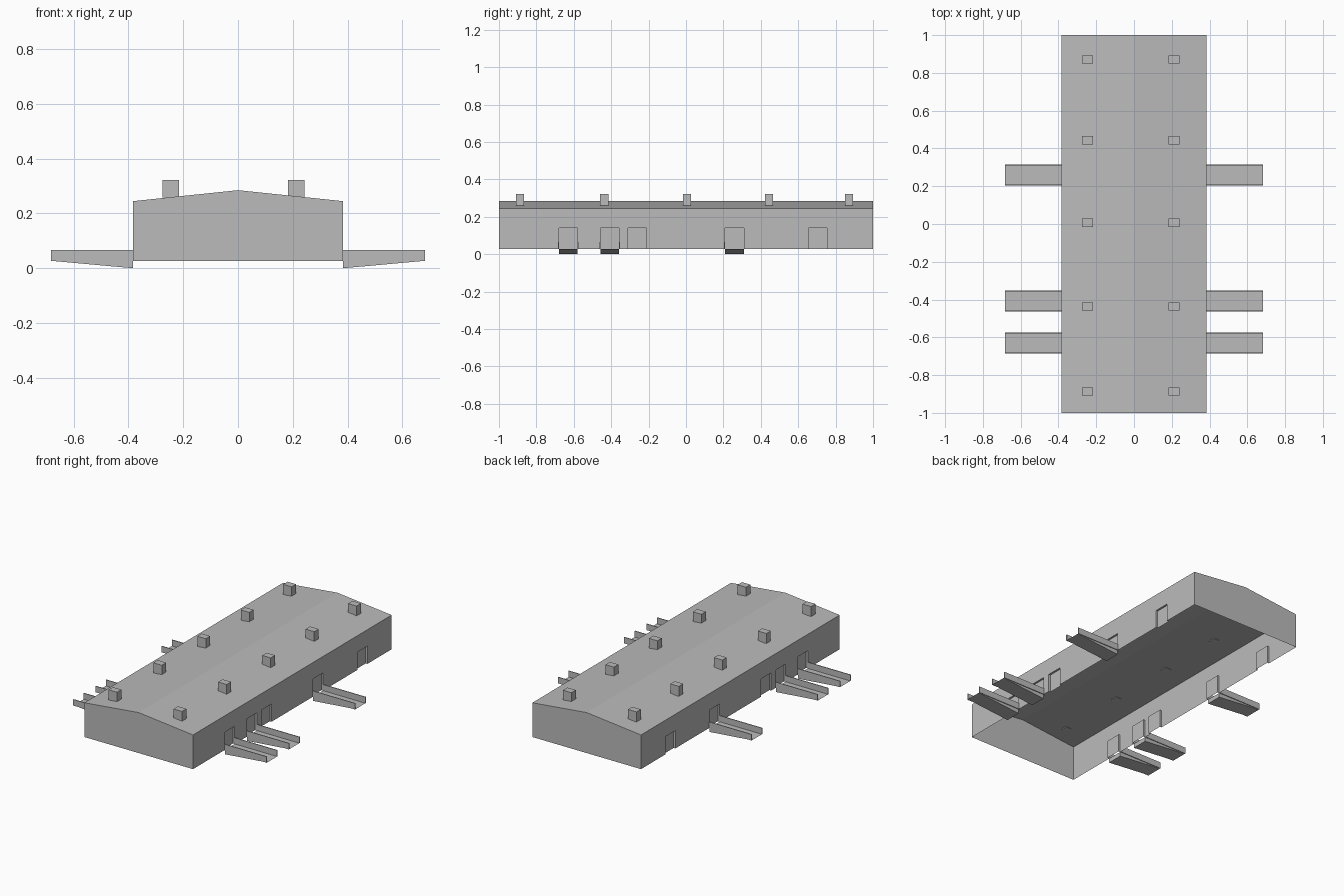
import bpy, bmesh

if "Cube" in bpy.data.objects:
    bpy.data.objects.remove(bpy.data.objects["Cube"])

grey = bpy.data.materials.new("plain_grey")
grey.use_nodes = True
COLOUR = (0.5, 0.5, 0.5, 1)
grey.diffuse_color = COLOUR
grey.node_tree.nodes["Principled BSDF"].inputs["Base Color"].default_value = COLOUR

HALF_W, BASE, EAVE, RIDGE = 0.383, 0.027, 0.245, 0.285
RAMP_Y = (-0.63, -0.407, 0.259)
DOOR_Y = (-0.63, -0.407, -0.26, 0.259, 0.705)
DOOR_HALF, DOOR_TOP, RECESS = 0.05, 0.14, 0.012


def finish(name, bm, closed=True):
    bmesh.ops.remove_doubles(bm, verts=bm.verts, dist=0.0001)
    if closed:
        bmesh.ops.recalc_face_normals(bm, faces=bm.faces)
    mesh = bpy.data.meshes.new(name)
    bm.to_mesh(mesh)
    bm.free()
    mesh.materials.append(grey)
    obj = bpy.data.objects.new(name, mesh)
    bpy.context.collection.objects.link(obj)
    return obj


def face(bm, points):
    return bm.faces.new([bm.verts.new(p) for p in points])


def prism(name, profile, y0, y1):
    """Extrude an x-z profile along y."""
    bm = bmesh.new()
    cap = face(bm, [(x, y0, z) for x, z in profile])
    out = bmesh.ops.extrude_face_region(bm, geom=[cap])
    moved = [v for v in out["geom"] if isinstance(v, bmesh.types.BMVert)]
    bmesh.ops.translate(bm, verts=moved, vec=(0, y1 - y0, 0))
    return finish(name, bm)


def box(name, x0, x1, y0, y1, z0, z1):
    return prism(name, [(x0, z0), (x1, z0), (x1, z1), (x0, z1)], y0, y1)


def side_wall(name, s):
    """Thin long wall with door panels set back into it."""
    bm = bmesh.new()
    outer, inner = s * HALF_W, s * (HALF_W - RECESS)

    def panel(x, y0, y1, z0, z1):
        pts = [(x, y0, z0), (x, y1, z0), (x, y1, z1), (x, y0, z1)]
        face(bm, pts if s > 0 else pts[::-1])

    start = -1
    for y in DOOR_Y:
        a, b = y - DOOR_HALF, y + DOOR_HALF
        panel(outer, start, a, BASE, EAVE)
        panel(outer, a, b, DOOR_TOP, EAVE)
        panel(inner, a, b, BASE, DOOR_TOP)
        # door jambs and head
        for jy, flip in ((a, s > 0), (b, s < 0)):
            pts = [(outer, jy, BASE), (inner, jy, BASE), (inner, jy, DOOR_TOP), (outer, jy, DOOR_TOP)]
            face(bm, pts[::-1] if flip else pts)
        pts = [(outer, a, DOOR_TOP), (inner, a, DOOR_TOP), (inner, b, DOOR_TOP), (outer, b, DOOR_TOP)]
        face(bm, pts if s < 0 else pts[::-1])
        start = b
    panel(outer, start, 1, BASE, EAVE)
    return finish(name, bm, closed=False)


# long walls with recessed doors
side_wall("left_wall", 1)
side_wall("right_wall", -1)

# gable ends
for name, y in (("front_gable", -1), ("back_gable", 1)):
    bm = bmesh.new()
    pts = [(-HALF_W, y, BASE), (HALF_W, y, BASE), (HALF_W, y, EAVE), (0, y, RIDGE), (-HALF_W, y, EAVE)]
    face(bm, pts if y < 0 else pts[::-1])
    finish(name, bm, closed=False)

# roof of two shallow slopes, open underneath
bm = bmesh.new()
face(bm, [(0, -1, RIDGE), (HALF_W, -1, EAVE), (HALF_W, 1, EAVE), (0, 1, RIDGE)])
face(bm, [(-HALF_W, -1, EAVE), (0, -1, RIDGE), (0, 1, RIDGE), (-HALF_W, 1, EAVE)])
finish("roof", bm, closed=False)

# roof vents in two rows
for row, x in (("left", 0.212), ("right", -0.246)):
    for i, y in enumerate((-0.887, -0.437, 0.006, 0.444, 0.871)):
        box(f"{row}_roof_vent_{i + 1}", x - 0.03, x + 0.03, y - 0.022, y + 0.022, 0.258, 0.322)

# loading ramps: wedge floor between two thin side rails
END, RAIL_TOP, FLOOR_HALF, RAIL = 0.682, 0.066, 0.05, 0.005
for side, s in (("left", 1), ("right", -1)):
    for i, y in enumerate(RAMP_Y):
        wedge = [(s * HALF_W, 0), (s * END, BASE), (s * HALF_W, BASE)]
        prism(f"{side}_ramp_floor_{i + 1}", wedge, y - FLOOR_HALF, y + FLOOR_HALF)
        for edge, d in (("back", 1), ("front", -1)):
            box(f"{side}_ramp_{edge}_rail_{i + 1}", s * HALF_W, s * END,
                y + d * FLOOR_HALF, y + d * (FLOOR_HALF + RAIL), BASE, RAIL_TOP)
